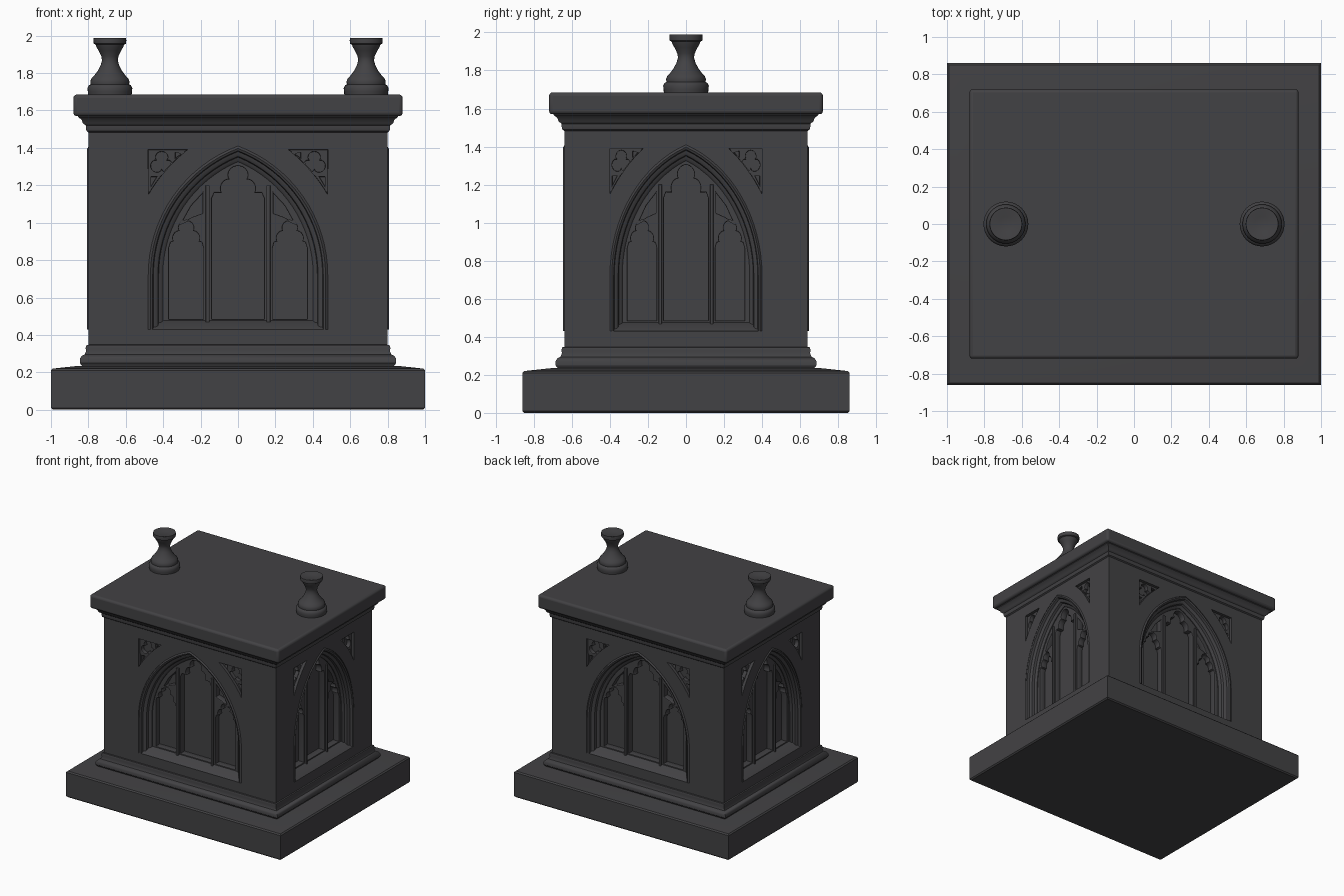
import bpy, bmesh, math
from mathutils import Matrix, Vector

if "Cube" in bpy.data.objects:
    bpy.data.objects.remove(bpy.data.objects["Cube"])

HX, HY, DEEP = 0.80, 0.64, 0.13          # body half sizes, recess depth
W, SPRING, C = 0.48, 0.72, 0.256         # pointed arch: half width, springing, arc centre offset
SILL = 0.43

stone = bpy.data.materials.new("dark_stone")
stone.diffuse_color = (0.055, 0.054, 0.058, 1)
stone.use_nodes = True
stone.node_tree.nodes["Principled BSDF"].inputs["Base Color"].default_value = stone.diffuse_color


def add(name, mesh):
    ob = bpy.data.objects.new(name, mesh)
    bpy.context.collection.objects.link(ob)
    mesh.materials.clear()
    mesh.materials.append(stone)
    return ob


def loft(name, rows, matrix=Matrix()):
    """Skin closed rows of points and cap both ends."""
    bm = bmesh.new()
    vs = [[bm.verts.new(matrix @ Vector(p)) for p in row] for row in rows]
    n = len(rows[0])
    for a, b in zip(vs, vs[1:]):
        for i in range(n):
            bm.faces.new((a[i], a[(i + 1) % n], b[(i + 1) % n], b[i]))
    bm.faces.new(vs[0])
    bm.faces.new(vs[-1])
    bmesh.ops.recalc_face_normals(bm, faces=bm.faces)
    me = bpy.data.meshes.new(name)
    bm.to_mesh(me)
    bm.free()
    return add(name, me)


def rect_stack(name, hx, hy, profile):
    return loft(name, [[(sx * (hx + d), sy * (hy + d), z) for sx, sy in
                        ((-1, -1), (1, -1), (1, 1), (-1, 1))] for d, z in profile])


def lathe(name, profile, x, n=32):
    return loft(name, [[(x + r * math.cos(2 * math.pi * i / n), r * math.sin(2 * math.pi * i / n), z)
                        for i in range(n)] for r, z in profile])


def plate(name, loops, front, back, matrix, bevel=0.0):
    """Flat slab from outlines; nested outlines become holes."""
    cu = bpy.data.curves.new(name, 'CURVE')
    cu.dimensions, cu.fill_mode = '2D', 'BOTH'
    cu.extrude = (front - back) / 2 - bevel
    cu.bevel_depth, cu.bevel_resolution, cu.offset = bevel, 1, -bevel
    for pts in loops:
        sp = cu.splines.new('POLY')
        sp.points.add(len(pts) - 1)
        for p, (u, v) in zip(sp.points, pts):
            p.co = (u, v, 0, 1)
        sp.use_cyclic_u = True
    tmp = bpy.data.objects.new(name + "_tmp", cu)
    bpy.context.collection.objects.link(tmp)
    dg = bpy.context.evaluated_depsgraph_get()
    me = bpy.data.meshes.new_from_object(tmp.evaluated_get(dg))
    bpy.data.objects.remove(tmp)
    me.transform(matrix @ Matrix.Translation((0, 0, (front + back) / 2)))
    me.name = name
    return add(name, me)


def arch(d, n=16):
    """Pointed arch inset by d, from right foot over the apex to left foot."""
    r = W + C - d
    top = math.acos(C / r)
    right = [(W - d, SILL)] + [(r * math.cos(top * i / n) - C, SPRING + r * math.sin(top * i / n))
                               for i in range(n + 1)]
    return right + [(-u, v) for u, v in right[-2::-1]]


def trefoil(cx, cz, r, lo, hi, n=36):
    """Three-lobed curve, angles in degrees measured from the top."""
    out = []
    for i in range(n + 1):
        a = math.radians(lo + (hi - lo) * i / n)
        q = r * (0.5 + 0.5 * abs(math.cos(1.5 * a)) ** 0.7)
        out.append((cx + q * math.sin(a), cz + q * math.cos(a)))
    return out


def light(cx, half, shoulder, cz, r):
    """Window light with a cusped trefoil head."""
    return [(cx - half, 0.485), (cx - half, shoulder), (cx - half * 0.9, shoulder + 0.03)] + \
        trefoil(cx, cz, r, -118, 118) + \
        [(cx + half * 0.9, shoulder + 0.03), (cx + half, shoulder), (cx + half, 0.485)]


def flip(pts):
    return [(-u, v) for u, v in pts]


# plinth, body core, base moulding, cornice and top slab
rect_stack("plinth", 1.0, 0.86, [(-0.01, 0), (0, 0.01), (0, 0.21), (-0.01, 0.22), (-0.15, 0.235)])
rect_stack("body_core", HX - DEEP, HY - DEEP, [(0, 0.2), (0, 1.58)])
rect_stack("base_moulding", HX, HY, [
    (0.03, 0.2), (0.035, 0.235), (0.046, 0.25), (0.046, 0.272), (0.035, 0.288), (0.02, 0.295),
    (0.012, 0.315), (0.015, 0.33), (0.01, 0.345), (-0.01, 0.35)])
rect_stack("cornice", HX, HY, [
    (-0.01, 1.475), (0.01, 1.49), (0.014, 1.505), (0.014, 1.52), (0.03, 1.532),
    (0.036, 1.55), (0.055, 1.565), (0.06, 1.59)])
slab = rect_stack("top_slab", 0.88, 0.72, [(0, 1.57), (0, 1.685)])
bev = slab.modifiers.new("soft_edges", 'BEVEL')
bev.width, bev.segments = 0.018, 3

# two turned finials
FINIAL = [(0.115, 1.67), (0.118, 1.70), (0.12, 1.72), (0.112, 1.735), (0.103, 1.74), (0.105, 1.755),
          (0.098, 1.772), (0.085, 1.785), (0.066, 1.81), (0.05, 1.84), (0.042, 1.868), (0.046, 1.89),
          (0.06, 1.92), (0.072, 1.94), (0.076, 1.952), (0.086, 1.957), (0.088, 1.975), (0.086, 1.988),
          (0.076, 1.988), (0.04, 1.978)]
for side, x in (("left", -0.685), ("right", 0.685)):
    lathe(side + "_finial", FINIAL, x)

# outlines shared by the four traceried faces
hyp = []
for i in range(9):                       # spandrel edge concentric with the arch
    a = math.atan2(0.67, 0.526) + (math.atan2(0.43, 0.736) - math.atan2(0.67, 0.526)) * i / 8
    hyp.append((0.852 * math.cos(a) - C, SPRING + 0.852 * math.sin(a)))
spandrel = [(0.48, 1.39)] + hyp
spandrel_holes = [trefoil(0.408, 1.318, 0.062, -180, 180)[:-1],
                  [(0.465, 1.245), (0.435, 1.245), (0.465, 1.195)],
                  [(0.335, 1.375), (0.335, 1.345), (0.295, 1.375)]]
dagger = [(0.19, 1.05), (0.19, 1.155), (0.25, 1.09), (0.30, 1.0), (0.245, 1.03)]
side_light = light(0.277, 0.092, 0.865, 0.935, 0.075)
tracery = [arch(0.07), light(0, 0.14, 1.13, 1.205, 0.098),
           side_light, flip(side_light), dagger, flip(dagger)]
moulding = [(0, -0.004), (0.012, 0.006), (0.024, 0.0), (0.028, -0.022), (0.042, -0.026), (0.052, -0.034),
            (0.056, -0.055), (0.07, -0.06), (0.078, -0.068), (0.078, -DEEP), (-0.01, -DEEP), (-0.01, -0.004)]

for k, face in enumerate(("front", "right", "back", "left")):
    sx, dist, half = ((1, HY, HX), (0.4 / W, HX, HY - DEEP))[k % 2]
    M = (Matrix.Rotation(k * math.pi / 2, 4, 'Z') @ Matrix.Translation((0, -dist, 0))
         @ Matrix.Rotation(math.pi / 2, 4, 'X') @ Matrix.Diagonal((sx, 1, 1, 1)))
    h = half / sx
    # wall with arch and spandrel openings
    plate(face + "_wall", [[(-h, 0.2), (h, 0.2), (h, 1.56), (-h, 1.56)], arch(0), spandrel, flip(spandrel)],
          0, -DEEP, M)
    # arch moulding swept around the opening
    stations = [arch(d) for d, w in moulding]
    loft(face + "_arch_moulding", [[(*stations[j][i], moulding[j][1]) for j in range(len(moulding))]
                                   for i in range(len(stations[0]))], M)
    # sloping sill
    loft(face + "_sill", [[(u, v, w) for w, v in
                           ((0, 0.425), (-0.07, 0.475), (-DEEP, 0.485), (-DEEP, 0.42))]
                          for u in (-W, W)], M)
    # window tracery with raised mullion ribs
    plate(face + "_tracery", tracery, -0.075, -DEEP, M, 0.006)
    for s, side in ((-1, "left"), (1, "right")):
        u = 0.1625 * s
        plate(f"{face}_{side}_mullion_rib", [[(u - 0.011, 0.46), (u + 0.011, 0.46), (u + 0.011, 1.2),
                                              (u - 0.011, 1.2)]], -0.06, -0.09, M, 0.006)
        # spandrel trefoil and its backing
        loops = [spandrel] + spandrel_holes
        loops = loops if s > 0 else [flip(p) for p in loops]
        plate(f"{face}_{side}_spandrel_trefoil", loops, -0.022, -0.06, M, 0.004)
        plate(f"{face}_{side}_spandrel_back", loops[:1], -0.055, -0.08, M)

# smooth shading with crisp edges
bpy.ops.object.select_all(action='SELECT')
bpy.context.view_layer.objects.active = slab
bpy.ops.object.shade_smooth_by_angle(angle=math.radians(35))
